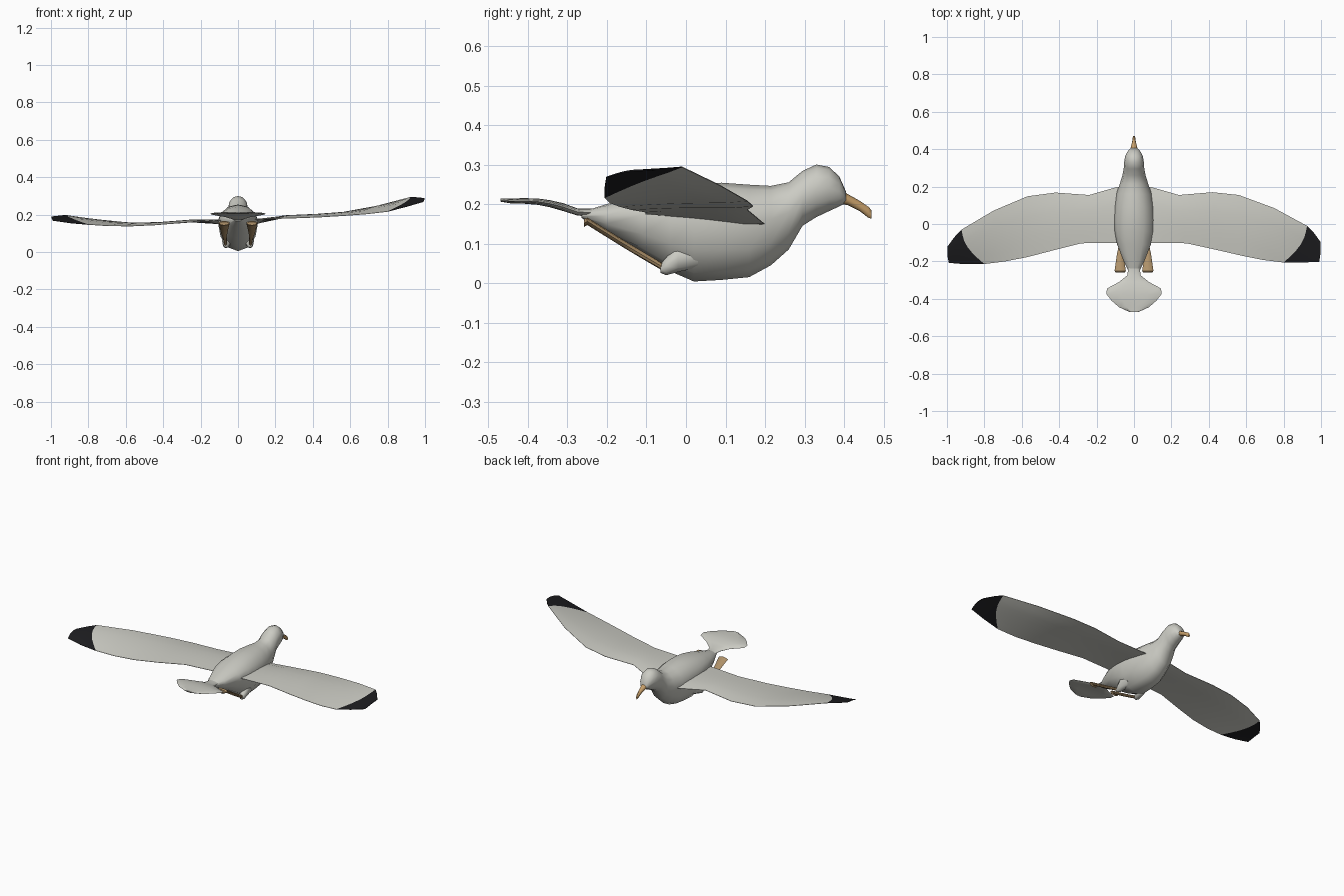
import bpy, bmesh, math
from mathutils import Vector


def material(name, rgb):
    m = bpy.data.materials.new(name)
    m.diffuse_color = (*rgb, 1)
    return m


WHITE = material("pale grey feathers", (0.60, 0.60, 0.55))
BLACK = material("black wingtip", (0.012, 0.012, 0.014))
TAN = material("tan beak", (0.56, 0.34, 0.14))
BROWN = material("brown feet", (0.42, 0.28, 0.14))


def loft(name, rings, mats, angle=40, black_from=None):
    """Skin a list of closed rings, cap both ends."""
    bm = bmesh.new()
    rows = [[bm.verts.new(p) for p in r] for r in rings]
    n = len(rows[0])
    for k, (a, b) in enumerate(zip(rows, rows[1:])):
        for i in range(n):
            f = bm.faces.new((a[i], a[(i + 1) % n], b[(i + 1) % n], b[i]))
            if black_from is not None and k >= black_from:
                f.material_index = 1
    bm.faces.new(rows[0])
    end = bm.faces.new(rows[-1])
    end.material_index = 1 if black_from is not None else 0
    bmesh.ops.recalc_face_normals(bm, faces=bm.faces)
    me = bpy.data.meshes.new(name)
    bm.to_mesh(me)
    bm.free()
    for m in mats:
        me.materials.append(m)
    ob = bpy.data.objects.new(name, me)
    bpy.context.collection.objects.link(ob)
    bpy.ops.object.select_all(action='DESELECT')
    ob.select_set(True)
    bpy.context.view_layer.objects.active = ob
    bpy.ops.object.shade_smooth_by_angle(angle=math.radians(angle))
    return ob


def oval(y, top, bottom, w, wide=0.5, n=12, x=0):
    """Upright egg-shaped ring; 'wide' places the widest height."""
    mid = bottom + (top - bottom) * wide
    ring = []
    for i in range(n):
        a = math.tau * i / n
        s = math.sin(a)
        ring.append((x + w * math.cos(a), y, mid + s * ((top - mid) if s > 0 else (mid - bottom))))
    return ring


# Body, neck and head: y, top, bottom, half width, widest height
BODY = [(-0.265, 0.180, 0.165, 0.022, 0.5), (-0.20, 0.200, 0.128, 0.055, 0.6),
        (-0.11, 0.226, 0.075, 0.090, 0.65), (-0.04, 0.242, 0.030, 0.104, 0.66),
        (0.02, 0.251, 0.004, 0.108, 0.64), (0.09, 0.254, 0.008, 0.105, 0.62),
        (0.16, 0.249, 0.015, 0.095, 0.60), (0.215, 0.246, 0.045, 0.076, 0.58),
        (0.26, 0.255, 0.085, 0.062, 0.55), (0.295, 0.284, 0.145, 0.055, 0.52),
        (0.33, 0.300, 0.167, 0.053, 0.52), (0.362, 0.294, 0.182, 0.047, 0.52),
        (0.388, 0.270, 0.194, 0.034, 0.5), (0.405, 0.232, 0.203, 0.020, 0.5)]
loft("body_and_head", [oval(*s) for s in BODY], [WHITE], 60)

# Hooked beak
BEAK = [(0.385, 0.240, 0.202, 0.023), (0.41, 0.225, 0.197, 0.017),
        (0.44, 0.208, 0.182, 0.010), (0.462, 0.193, 0.165, 0.007),
        (0.470, 0.184, 0.163, 0.004)]
loft("beak", [oval(*s, n=8) for s in BEAK], [TAN], 50)

# Fanned tail: y, half width, height, half thickness
TAIL = [(-0.235, 0.030, 0.178, 0.010), (-0.275, 0.036, 0.180, 0.009),
        (-0.31, 0.080, 0.192, 0.010), (-0.345, 0.145, 0.201, 0.009),
        (-0.375, 0.147, 0.206, 0.008), (-0.41, 0.120, 0.208, 0.007),
        (-0.445, 0.080, 0.208, 0.006), (-0.47, 0.025, 0.210, 0.004)]
loft("tail", [oval(y, z + t, z - t, w) for y, w, z, t in TAIL], [WHITE], 60)


def wing(name, columns, black_from):
    """Each column runs from leading edge to trailing edge, bowed outward."""
    steps = 6
    rings = []
    for lead, trail, bow, thick in columns:
        lead, trail = Vector(lead), Vector(trail)
        side = 1 if trail.x > 0 else -1
        top, low = [], []
        for i in range(steps + 1):
            t = i / steps
            p = lead.lerp(trail, t)
            hump = math.sin(math.pi * t)
            p.x += side * bow * hump
            p.z += 0.006 * hump
            h = Vector((0, 0, thick * math.sin(math.pi * t ** 0.6) + 0.001))
            top.append(p + h)
            low.append(p - h)
        rings.append(top + low[::-1])
    loft(name, rings, [WHITE, BLACK], 40, black_from)


# Wings differ slightly: the bird is banking
wing("right_wing", [
    ((0.03, 0.200, 0.150), (0.03, -0.100, 0.175), 0, 0.010),
    ((0.09, 0.198, 0.150), (0.11, -0.102, 0.175), 0, 0.008),
    ((0.24, 0.155, 0.186), (0.28, -0.103, 0.180), 0, 0.006),
    ((0.42, 0.170, 0.195), (0.44, -0.138, 0.186), 0, 0.006),
    ((0.56, 0.155, 0.208), (0.57, -0.168, 0.194), 0, 0.005),
    ((0.75, 0.085, 0.248), (0.69, -0.192, 0.203), 0.015, 0.004),
    ((0.925, -0.010, 0.294), (0.80, -0.206, 0.216), 0.030, 0.003),
    ((0.96, -0.045, 0.291), (0.90, -0.206, 0.242), 0.030, 0.002),
    ((0.997, -0.095, 0.286), (0.99, -0.202, 0.268), 0.004, 0.001)], 6)
wing("left_wing", [
    ((-0.03, 0.200, 0.150), (-0.03, -0.100, 0.168), 0, 0.010),
    ((-0.09, 0.198, 0.150), (-0.11, -0.102, 0.168), 0, 0.008),
    ((-0.24, 0.155, 0.162), (-0.28, -0.103, 0.158), 0, 0.006),
    ((-0.42, 0.168, 0.149), (-0.44, -0.143, 0.144), 0, 0.006),
    ((-0.57, 0.148, 0.150), (-0.57, -0.177, 0.138), 0, 0.005),
    ((-0.75, 0.072, 0.172), (-0.69, -0.200, 0.139), 0.015, 0.004),
    ((-0.922, -0.030, 0.197), (-0.80, -0.214, 0.146), 0.030, 0.003),
    ((-0.96, -0.070, 0.193), (-0.90, -0.215, 0.155), 0.030, 0.002),
    ((-0.997, -0.120, 0.188), (-0.99, -0.208, 0.168), 0.004, 0.001)], 6)

# Legs and webbed feet folded back along the belly
for side, label in ((1, "right"), (-1, "left")):
    thigh = [(0.03, 0.105, 0.040, 0.018, 0.060), (-0.02, 0.100, 0.028, 0.026, 0.060),
             (-0.05, 0.065, 0.020, 0.018, 0.064), (-0.065, 0.048, 0.026, 0.009, 0.066)]
    loft(label + "_thigh", [oval(y, a, b, w, n=8, x=side * x) for y, a, b, w, x in thigh], [WHITE], 60)
    foot = [(-0.05, 0.034, 0.008, 0.066), (-0.11, 0.069, 0.010, 0.070),
            (-0.16, 0.099, 0.017, 0.074), (-0.25, 0.155, 0.030, 0.074), (-0.258, 0.150, 0.026, 0.074)]
    loft(label + "_webbed_foot",
         [oval(y, z + 0.011, z - 0.008, w, n=8, x=side * x) for y, z, w, x in foot], [BROWN], 40)
